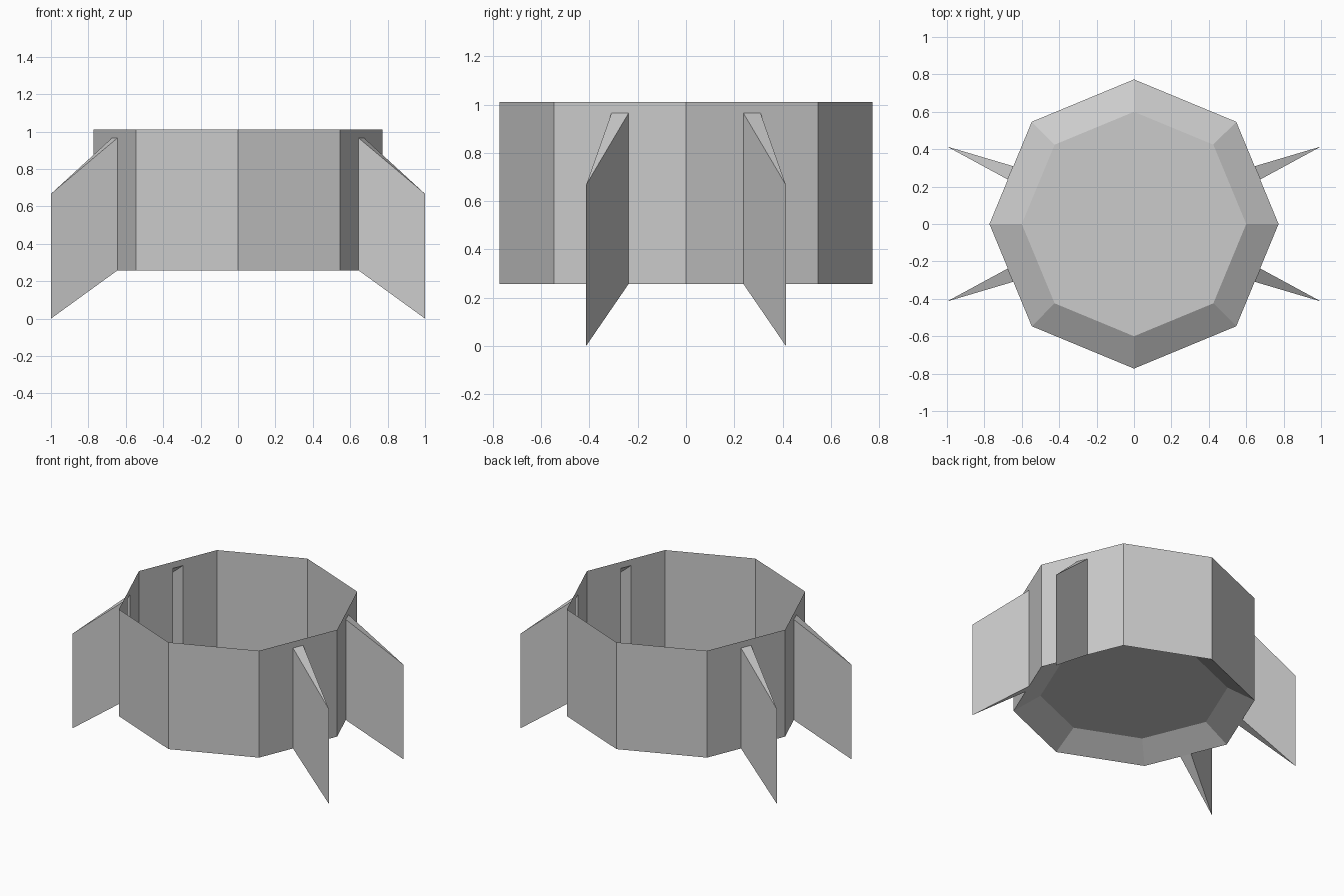
import bpy, bmesh
from math import cos, sin, pi
from mathutils import Vector

cube = bpy.data.objects.get("Cube")
if cube:
    bpy.data.objects.remove(cube, do_unlink=True)

SIDES = 8
RADIUS, FLOOR_RADIUS = 0.773, 0.6
BOTTOM, FLOOR, TOP = 0.257, 0.36, 1.01
FIN_TOP, TIP_TOP = 0.965, 0.667
FIN_SIDES = (0, 3, 4, 7)          # wall panels that carry a fin
SLOT = (0.435, 0.565)             # fin root, as fractions of the panel width
TIP_RADIUS = 1.082

grey = bpy.data.materials.new("light_grey")
grey.use_nodes = True
grey.diffuse_color = (0.6, 0.6, 0.6, 1)
grey.node_tree.nodes["Principled BSDF"].inputs["Base Color"].default_value = (0.6, 0.6, 0.6, 1)


def ring_point(index, radius, z):
    angle = 2 * pi * index / SIDES
    return Vector((radius * cos(angle), radius * sin(angle), z))


def build(name, polygons):
    """Make a flat-shaded object from a list of corner loops."""
    bm = bmesh.new()
    for corners in polygons:
        bm.faces.new([bm.verts.new(c) for c in corners])
    bmesh.ops.remove_doubles(bm, verts=bm.verts, dist=0.0001)
    mesh = bpy.data.meshes.new(name)
    bm.to_mesh(mesh)
    bm.free()
    mesh.materials.append(grey)
    obj = bpy.data.objects.new(name, mesh)
    bpy.context.collection.objects.link(obj)
    return obj


def slot_corners(side, z):
    a, b = ring_point(side, RADIUS, z), ring_point(side + 1, RADIUS, z)
    return [a.lerp(b, t) for t in SLOT]


# Open octagonal wall, notched where the hollow fins join
walls = []
for side in range(SIDES):
    panel = [ring_point(side, RADIUS, BOTTOM)]
    if side in FIN_SIDES:
        low, high = slot_corners(side, BOTTOM), slot_corners(side, FIN_TOP)
        panel += [low[0], high[0], high[1], low[1]]
    panel += [ring_point(side + 1, RADIUS, BOTTOM),
              ring_point(side + 1, RADIUS, TOP), ring_point(side, RADIUS, TOP)]
    walls.append(panel)
build("octagonal_wall", walls)

# Raised floor with a sloping border
floor = [[ring_point(s, FLOOR_RADIUS, FLOOR) for s in range(SIDES)]]
for s in range(SIDES):
    floor.append([ring_point(s, RADIUS, BOTTOM), ring_point(s + 1, RADIUS, BOTTOM),
                  ring_point(s + 1, FLOOR_RADIUS, FLOOR), ring_point(s, FLOOR_RADIUS, FLOOR)])
build("raised_floor", floor)

# Hollow wedge fins tapering to a vertical edge
fin_names = ("back_left_fin", "back_right_fin", "front_right_fin", "front_left_fin")
for name, side in zip(fin_names, FIN_SIDES):
    low, high = slot_corners(side, BOTTOM), slot_corners(side, FIN_TOP)
    tip_low = ring_point(side + 0.5, TIP_RADIUS, 0)
    tip_high = ring_point(side + 0.5, TIP_RADIUS, TIP_TOP)
    build(name, [[low[0], tip_low, tip_high, high[0]],
                 [tip_low, low[1], high[1], tip_high],
                 [high[0], tip_high, high[1]],
                 [low[1], tip_low, low[0]]])
